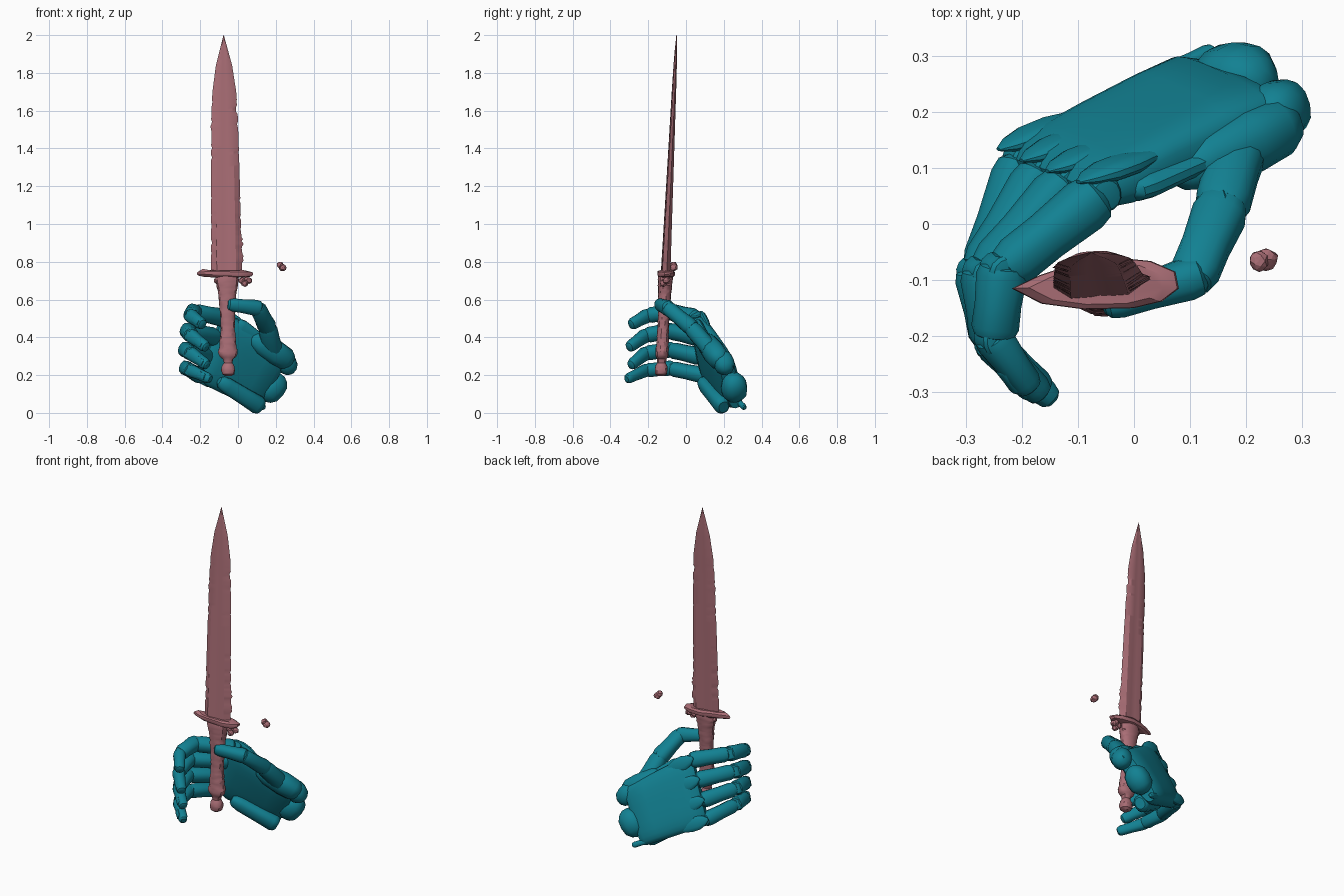
import bpy, bmesh, math, random
from mathutils import Vector as V

if "Cube" in bpy.data.objects:
    bpy.data.objects.remove(bpy.data.objects["Cube"])

random.seed(4)


def material(name, color):
    m = bpy.data.materials.new(name)
    m.diffuse_color = color
    m.use_nodes = True
    m.node_tree.nodes["Principled BSDF"].inputs["Base Color"].default_value = m.diffuse_color
    return m


TEAL = material("teal", (0.006, 0.22, 0.29, 1))
ROSE = material("rusted_rose", (0.40, 0.155, 0.18, 1))


def ring(c, a, b, n=14, p=0.85):
    """Superelliptic ring around c with half axes a and b."""
    out = []
    for i in range(n):
        t = 2 * math.pi * (i + 0.5) / n
        co, si = math.cos(t), math.sin(t)
        out.append(c + a * math.copysign(abs(co) ** p, co) + b * math.copysign(abs(si) ** p, si))
    return out


def loft(name, rings, mat, angle=35):
    """Skin a list of rings and cap both ends."""
    bm = bmesh.new()
    vs = [[bm.verts.new(q) for q in r] for r in rings]
    n = len(vs[0])
    for r, s in zip(vs, vs[1:]):
        for i in range(n):
            j = (i + 1) % n
            bm.faces.new((r[i], r[j], s[j], s[i]))
    bm.faces.new(vs[0][::-1])
    bm.faces.new(vs[-1])
    bmesh.ops.recalc_face_normals(bm, faces=bm.faces[:])
    me = bpy.data.meshes.new(name)
    bm.to_mesh(me)
    bm.free()
    ob = bpy.data.objects.new(name, me)
    bpy.context.collection.objects.link(ob)
    me.materials.append(mat)
    me.polygons.foreach_set("use_smooth", [True] * len(me.polygons))
    me.set_sharp_from_angle(angle=math.radians(angle))
    return ob


# hand frame: little-to-index axis and palm-side normal
KNUCKLES = [V((-.06, .055, .50)), V((-.115, .075, .40)), V((-.16, .095, .295)), V((-.20, .115, .195))]
WRIST = [V((.255, .205, .275)), V((.205, .23, .20)), V((.155, .255, .12)), V((.105, .268, .05))]
ACROSS = (KNUCKLES[0] - KNUCKLES[3]).normalized()
PALMWARD = (WRIST[0] - KNUCKLES[0]).cross(ACROSS).normalized()

SEGMENT = [(0, .6), (.05, .88), (.16, 1), (.55, .95), (.85, 1), (.96, .85), (1, .55)]
ROUND = [(0, .25), (.08, .6), (.25, .92), (.5, 1), (.75, .92), (.92, .6), (1, .25)]


def segment(name, p, q, r0, r1, flat=1.0, side=ACROSS, profile=SEGMENT):
    """Rounded tapering bone between two joints."""
    d = (q - p).normalized()
    a = (side - d * side.dot(d)).normalized()
    b = d.cross(a)
    rings = []
    for t, s in profile:
        r = (r0 + (r1 - r0) * t) * s
        rings.append(ring(p.lerp(q, t), a * r, b * r * flat))
    return loft(name, rings, TEAL)


def joint(name, c, r, axis=ACROSS, length=.03):
    segment(name, c - axis * length, c + axis * length, r, r, side=PALMWARD)


# fingers
PIP = [V((-.235, -.085, .535)), V((-.265, -.09, .435)), V((-.277, -.09, .335)), V((-.275, -.09, .237))]
DIP = [V((-.25, -.205, .515)), V((-.25, -.215, .41)), V((-.25, -.215, .315)), V((-.25, -.215, .224))]
TIP = [V((-.185, -.295, .465)), V((-.165, -.305, .345)), V((-.16, -.295, .25)), V((-.145, -.315, .178))]
for i, finger in enumerate(("index", "middle", "ring", "little")):
    k, p, d, t = KNUCKLES[i], PIP[i], DIP[i], TIP[i]
    s = (1.04, 1.04, 1, .93)[i]
    segment(finger + "_proximal", k, p, .047 * s, .041 * s)
    segment(finger + "_middle", p + (p - d) * .12, d, .043 * s, .039 * s)
    segment(finger + "_tip", d + (d - t) * .1, t, .038 * s, .029 * s, .9)
    joint(finger + "_knuckle_pin", k, .03 * s)
    joint(finger + "_middle_pin", p, .033 * s, length=.034)
    joint(finger + "_end_pin", d, .028 * s, length=.03)
    # fingernail plate on the outer side
    along = (t - d).normalized()
    out = along.cross(ACROSS).normalized()
    if out.x > 0:
        out = -out
    c = d.lerp(t, .66) + out * .022
    segment(finger + "_nail", c - along * .028, c + along * .028, .02, .018, .45)

# palm slab
rings = []
for t, w, h in [(-.06, .78, .02), (0, .92, .042), (.15, 1, .055), (.4, 1, .060),
                (.7, 1, .062), (.92, 1, .058), (1.0, .96, .04)]:
    i, l = KNUCKLES[0].lerp(WRIST[0], t), KNUCKLES[3].lerp(WRIST[3], t)
    half = (i - l) / 2
    rings.append(ring((i + l) / 2, half * w + ACROSS * .032 * w, PALMWARD * h, 24, .6))
loft("palm", rings, TEAL)

# pointed covers on the back of each knuckle, and slim rods past the wrist
COVER = [(0, .15), (.15, .6), (.4, .95), (.7, 1), (1, .7)]
for i in range(4):
    along = (WRIST[i] - KNUCKLES[i]).normalized()
    k = KNUCKLES[i] - PALMWARD * .037
    segment("knuckle_cover_%d" % i, k - along * .04, k + along * .12 + PALMWARD * .012, .046, .04, .45,
            profile=COVER)
    rod = WRIST[i] - PALMWARD * .02 - ACROSS * .008
    segment("wrist_rod_%d" % i, rod - along * .05, rod + along * .055, .019, .016, .9)

# heel pads of the palm
segment("thumb_pad", V((.07, .085, .40)), V((.285, .19, .265)), .06, .064, .9,
        profile=[(0, .3), (.06, .62), (.25, .95), (.6, 1.05), (.85, .95), (.96, .65), (1, .3)])
segment("little_finger_pad", V((-.1, .08, .17)), V((.125, .20, .03)), .04, .054, .85,
        profile=[(0, .5), (.06, .85), (.2, 1), (.6, .95), (.9, .95), (.97, .8), (1, .6)])
segment("wrist_knob", V((.13, .255, .07)), V((.235, .255, .20)), .07, .066, side=PALMWARD, profile=ROUND)
segment("wrist_end", V((.225, .18, .32)), V((.285, .22, .21)), .055, .055, side=PALMWARD, profile=ROUND)
segment("thumb_web", V((-.02, .06, .46)), V((.17, .14, .33)), .06, .05, .45)

# thumb
THUMB = [V((.195, .17, .29)), V((.155, .025, .455)), V((.105, -.095, .555)), V((-.055, -.145, .575))]
UP = V((0.3, -.2, 1))
for n, i, r0, r1 in [("thumb_base", 0, .057, .049), ("thumb_middle", 1, .051, .043), ("thumb_tip", 2, .044, .033)]:
    d = (THUMB[i + 1] - THUMB[i]).normalized()
    segment(n, THUMB[i] - d * .02, THUMB[i + 1] + d * (.015 if i < 2 else 0), r0, r1, .9,
            side=V((1, -.2, .1)) if i < 2 else UP)
    joint(n + "_pin", THUMB[i], r1 * .92, axis=V((.95, .3, 0)).normalized(), length=.02)


# sword axis leans slightly
def axis(z):
    return V((-.052 - .012 * z, -.142 + .046 * z, z))


def interp(table, z):
    for (z0, *a), (z1, *b) in zip(table, table[1:]):
        if z0 <= z <= z1:
            f = (z - z0) / (z1 - z0)
            return [x + (y - x) * f for x, y in zip(a, b)]
    return table[-1][1:]


# blade with shallow central grooves and chipped edges, turned a little about its length
BLADE = [(.73, .083, .022), (1.0, .080, .018), (1.3, .075, .014), (1.6, .069, .010),
         (1.7, .063, .009), (1.84, .043, .007), (1.92, .022, .005), (2.0, .001, .001)]
TWIST = .07
levels = [.73 + i * .0127 for i in range(100)] + [2.0]
rings = []
for z in levels:
    w, t = interp(BLADE, z)
    left = right = w
    if z < 1.7:
        left -= random.choice([0] * 12 + [.003, .005])
        right -= random.choice([0] * 12 + [.003, .005])
    if 1.5 < z < 1.56:
        left += random.uniform(0, .008)
    if 1.59 < z < 1.63:
        right -= .008
    if .8 < z < .93:
        right += random.uniform(0, .012)
    prof = [(-left, 0), (-.62 * w, -t), (-.2 * w, -t), (0, -.9 * t), (.2 * w, -t), (.62 * w, -t),
            (right, 0), (.62 * w, t), (.2 * w, t), (0, .9 * t), (-.2 * w, t), (-.62 * w, t)]
    rings.append([axis(z) + V((x, y + TWIST * x, 0)) for x, y in prof])
loft("blade", rings, ROSE, 25)

# guard: thin oval plate with a pointed left end and a nicked right end
OUTLINE = [(-.218, -.115), (-.165, -.142), (-.09, -.152), (0, -.150), (.05, -.138), (.080, -.115),
           (.074, -.085), (.03, -.066), (-.05, -.058), (-.12, -.075), (-.17, -.092)]
mid = V((-.065, -.108, 0))
rings = []
for z, s in [(.720, .72), (.726, .94), (.735, 1), (.746, .98), (.756, .8)]:
    rings.append([mid + (V((x, y, 0)) - mid) * s + V((0, 0, z - .02 * x - .002 + random.uniform(-.004, .004)))
                  for x, y in OUTLINE])
loft("guard", rings, ROSE, 25)

# grip with worn surface, collar, neck and pommel
GRIP = [(.195, .016, .018), (.20, .032, .03), (.225, .038, .034), (.25, .034, .032), (.262, .022, .022),
        (.285, .028, .026), (.30, .048, .034), (.325, .054, .036), (.35, .046, .034), (.45, .037, .03),
        (.55, .042, .032), (.65, .052, .036), (.70, .064, .04), (.725, .058, .038)]
rings = []
for i in range(54):
    z = .195 + i * .01
    a, b = interp(GRIP, z)
    c = axis(z)
    r = ring(c + V((.003, 0, 0)), V((a, 0, 0)), V((0, b, 0)), 14, .9)
    rings.append([c + (q - c) * random.uniform(.94, 1.04) for q in r])
loft("grip_and_pommel", rings, ROSE, 30)


# broken chunks
def chunk(name, c, r):
    bm = bmesh.new()
    bmesh.ops.create_icosphere(bm, subdivisions=2, radius=r)
    for v in bm.verts:
        v.co = V(c) + v.co * random.uniform(.85, 1.1)
    me = bpy.data.meshes.new(name)
    bm.to_mesh(me)
    bm.free()
    me.materials.append(ROSE)
    bpy.context.collection.objects.link(bpy.data.objects.new(name, me))


chunk("loose_fragment", (.223, -.066, .782), .019)
chunk("loose_fragment_end", (.235, -.063, .77), .021)
for i, c in enumerate([(.02, -.11, .70), (.045, -.1, .705), (.058, -.105, .70), (.035, -.12, .685),
                       (-.115, -.11, .70), (-.1, -.12, .68)]):
    chunk("guard_chip_%d" % i, c, random.uniform(.012, .02))
